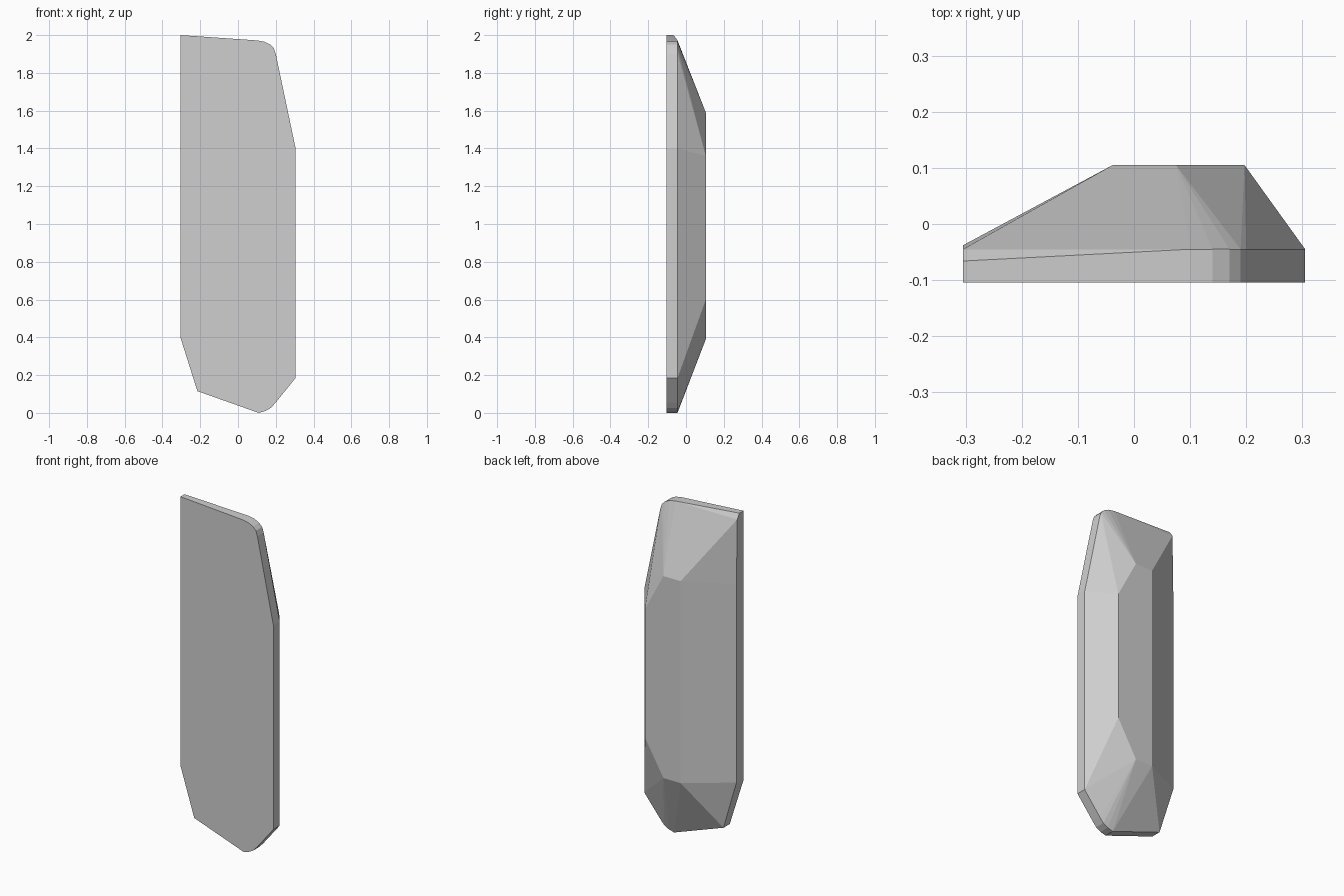
import bpy, bmesh, math

if "Cube" in bpy.data.objects:
    bpy.data.objects.remove(bpy.data.objects["Cube"])

FRONT_Y, RIM_Y, BACK_Y = -0.104, -0.045, 0.105

# Flat front outline (x, z), with softened upper right and lower right corners
outline = [(0.10, 1.972), (0.14, 1.965), (0.17, 1.95), (0.19, 1.93), (0.20, 1.90),
           (0.305, 1.40), (0.305, 0.185), (0.20, 0.055), (0.175, 0.027), (0.145, 0.01),
           (0.11, 0.0), (-0.215, 0.115), (-0.305, 0.40)]
# Small raised facet at the back of the slab
ridge = [(-0.038, 1.59), (0.075, 1.59), (0.197, 1.36),
         (0.197, 0.60), (0.075, 0.39), (-0.038, 0.39)]

points = [(x, y, z) for y in (FRONT_Y, RIM_Y) for x, z in outline]
points += [(x, BACK_Y, z) for x, z in ridge]
# Upper left corner, chamfered towards the back
points += [(-0.305, FRONT_Y, 2.0), (-0.305, -0.066, 2.0), (-0.305, RIM_Y, 1.97)]
# Left rim sits slightly further back along its straight length
points += [(-0.305, -0.038, 1.59), (-0.305, -0.038, 0.41)]

# The cut stone is the faceted skin around these sections
bm = bmesh.new()
for p in points:
    bm.verts.new(p)
res = bmesh.ops.convex_hull(bm, input=bm.verts[:])
loose = [v for v in bm.verts if not v.link_faces]
bmesh.ops.delete(bm, geom=loose, context='VERTS')
bmesh.ops.dissolve_limit(bm, angle_limit=math.radians(0.5),
                         verts=bm.verts[:], edges=bm.edges[:])
bmesh.ops.recalc_face_normals(bm, faces=bm.faces[:])

mesh = bpy.data.meshes.new("faceted_slab")
bm.to_mesh(mesh)
bm.free()

grey = bpy.data.materials.new("light grey")
grey.diffuse_color = (0.62, 0.62, 0.62, 1.0)
grey.use_nodes = True
grey.node_tree.nodes["Principled BSDF"].inputs["Base Color"].default_value = grey.diffuse_color
mesh.materials.append(grey)

slab = bpy.data.objects.new("faceted_slab", mesh)
bpy.context.collection.objects.link(slab)
